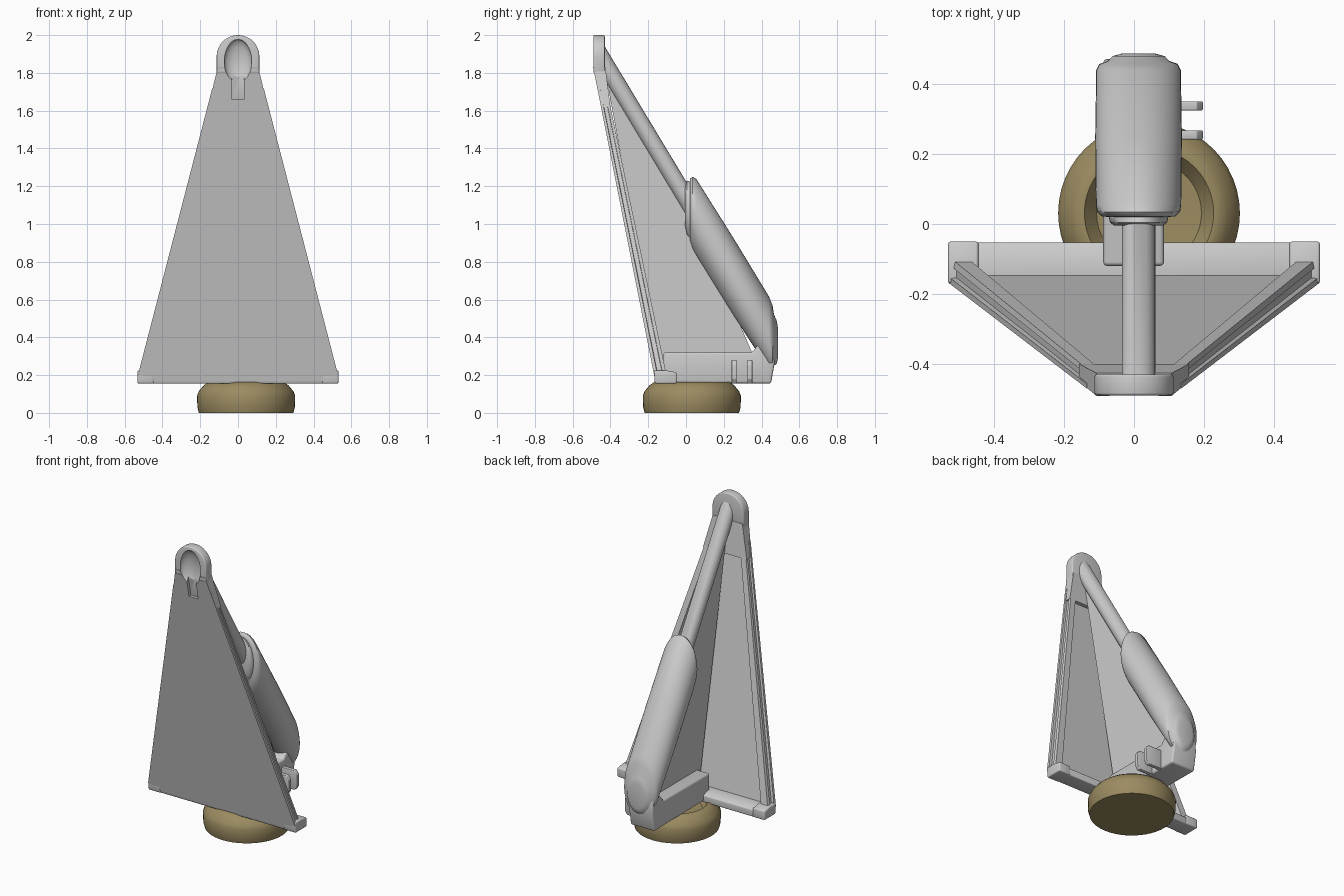
import bpy, math

if "Cube" in bpy.data.objects:
    bpy.data.objects.remove(bpy.data.objects["Cube"])


def finish(ob, angle=35, bevel=0.0):
    bpy.ops.object.select_all(action='DESELECT')
    bpy.context.view_layer.objects.active = ob
    ob.select_set(True)
    bpy.ops.object.mode_set(mode='EDIT')
    bpy.ops.mesh.select_all(action='SELECT')
    bpy.ops.mesh.normals_make_consistent(inside=False)
    bpy.ops.object.mode_set(mode='OBJECT')
    if bevel:
        m = ob.modifiers.new("soft_edges", 'BEVEL')
        m.width, m.segments = bevel, 3
        bpy.ops.object.modifier_apply(modifier=m.name)
    bpy.ops.object.shade_smooth_by_angle(angle=math.radians(angle))
    return ob


def loft(name, rings, bevel=0.0, angle=35):
    n = len(rings[0])
    verts = [p for r in rings for p in r]
    faces = [(k * n + i, k * n + (i + 1) % n, (k + 1) * n + (i + 1) % n, (k + 1) * n + i)
             for k in range(len(rings) - 1) for i in range(n)]
    faces += [tuple(range(n)), tuple(range(len(verts) - n, len(verts)))]
    me = bpy.data.meshes.new(name)
    me.from_pydata(verts, [], faces)
    ob = bpy.data.objects.new(name, me)
    bpy.context.collection.objects.link(ob)
    return finish(ob, angle, bevel)


def side_prism(name, pts, x0, x1, bevel=0.0):
    return loft(name, [[(x, y, z) for y, z in pts] for x in (x0, x1)], bevel)


def oval(y, z, rx, rz, x=0.013, n=40):
    return [(x + rx * math.cos(2 * math.pi * i / n), y, z + rz * math.sin(2 * math.pi * i / n))
            for i in range(n)]


def lathe(name, prof, x, y, n=48):
    return loft(name, [[(x + r * math.cos(2 * math.pi * i / n), y + r * math.sin(2 * math.pi * i / n), z)
                        for i in range(n)] for r, z in prof], angle=40)


def front_y(z):
    return -0.16 - 0.198 * (z - 0.155)


def half_w(z):
    return 0.53 - 0.42 * (z - 0.2) / 1.62


# leaning triangular panel
def panel_ring(z, inset, t):
    w, y = half_w(z) - inset, front_y(z)
    return [(-w, y, z), (w, y, z), (w, y + t, z), (-w, y + t, z)]


loft("front_panel", [panel_ring(0.17, 0.025, 0.025), panel_ring(1.63, 0.025, 0.025)])

# grooved side rails
SECTION = [(0, 0), (0, .018), (.016, .02), (.016, .045), (.008, .047), (.012, .066), (.06, .066), (.07, .02), (.07, 0)]
for s, side in ((1, "right"), (-1, "left")):
    loft("rail_" + side, [[(s * (half_w(z) - u * k), front_y(z) + v * k, z) for u, v in SECTION]
                          for z, k in ((0.2, 1), (1.72, 0.75))])
    # corner blocks
    side_prism("corner_" + side, [(-.165, .155), (-.05, .155), (-.05, .215), (-.105, .225), (-.17, .225)],
               s * 0.445, s * 0.532, 0.008)
side_prism("bottom_rail", [(-.16, .155), (-.053, .155), (-.053, .2), (-.1, .215), (-.171, .215)], -.5, .5, 0.006)

# rounded head with keyhole recess
arch = [(0.113 * math.cos(math.pi * i / 24), 1.887 + 0.113 * math.sin(math.pi * i / 24)) for i in range(25)]
arch += [(-0.113, 1.8), (0.113, 1.8)]
head = loft("head_arch", [[(x, y, z) for x, z in arch] for y in (-0.49, -0.43)], 0.007)
neck = loft("head_neck", [panel_ring(1.62, 0.004, 0.05), panel_ring(1.83, 0, 0.065)])

cutters = []
bpy.ops.mesh.primitive_uv_sphere_add(segments=40, ring_count=24, location=(0, -0.492, 1.86))
cutters.append(bpy.context.object)
cutters[0].scale = (0.073, 0.042, 0.118)
cutters.append(side_prism("slot_cutter", [(-.55, 1.66), (front_y(1.66) + .02, 1.66),
                                          (front_y(1.82) + .02, 1.82), (-.55, 1.82)], -.033, .033))
for c in cutters:
    c.hide_render = True
for ob in (head, neck):
    bpy.context.view_layer.objects.active = ob
    for c in cutters:
        m = ob.modifiers.new("recess", 'BOOLEAN')
        m.operation, m.object, m.solver = 'DIFFERENCE', c, 'EXACT'
        bpy.ops.object.modifier_apply(modifier=m.name)
    finish(ob)
for c in cutters:
    bpy.data.objects.remove(c)

# slanted tube from head to canister
loft("rear_tube", [oval(-.442, 1.87, .048, .09), oval(.04, 1.07, .048, .09)])

# canister with collar and end cap
CAN = [(-.005, 1.10, .07, .11), (.005, 1.085, .082, .145), (.02, 1.075, .085, .15), (.022, 1.075, .105, .165),
       (.035, 1.06, .119, .19), (.055, 1.035, .122, .203), (.25, .723, .124, .205), (.44, .42, .121, .195),
       (.458, .395, .112, .175), (.466, .385, .088, .135), (.48, .375, .075, .115), (.487, .37, .05, .08)]
loft("canister", [oval(*c) for c in CAN], angle=50)

# centre web between panel and tube
side_prism("centre_web", [(-.14, .25), (.38, .25), (.12, .85), (.03, 1.07), (-.43, 1.82)], -.002, .028)

# bottom beam
side_prism("bottom_beam", [(-.12, .16), (.45, .155), (.472, .28), (.462, .38), (.38, .36), (.35, .32), (-.12, .32)],
           -.088, .086, 0.012)

# side clips
for y in (.255, .338):
    loft("clip", [[(x, yy, z) for x, z in ((.07, .155), (.18, .155), (.197, .18), (.197, .255), (.18, .28), (.07, .28))]
                  for yy in (y - .013, y + .013)], 0.004)

# tan foot with hollow top and pin
tan = bpy.data.materials.new("tan")
tan.diffuse_color = (0.33, 0.26, 0.12, 1)
tan.use_nodes = True
tan.node_tree.nodes["Principled BSDF"].inputs["Base Color"].default_value = tan.diffuse_color
foot = lathe("foot", [(.25, 0), (.258, .03), (.26, .09), (.25, .115), (.225, .145), (.2, .163), (.185, .163),
                      (.172, .145), (.15, .115), (.02, .105)], .043, .031)
pin = lathe("foot_pin", [(.034, .09), (.034, .205), (.026, .222), (.01, .231)], .043, .056, 24)
for ob in (foot, pin):
    ob.data.materials.append(tan)
